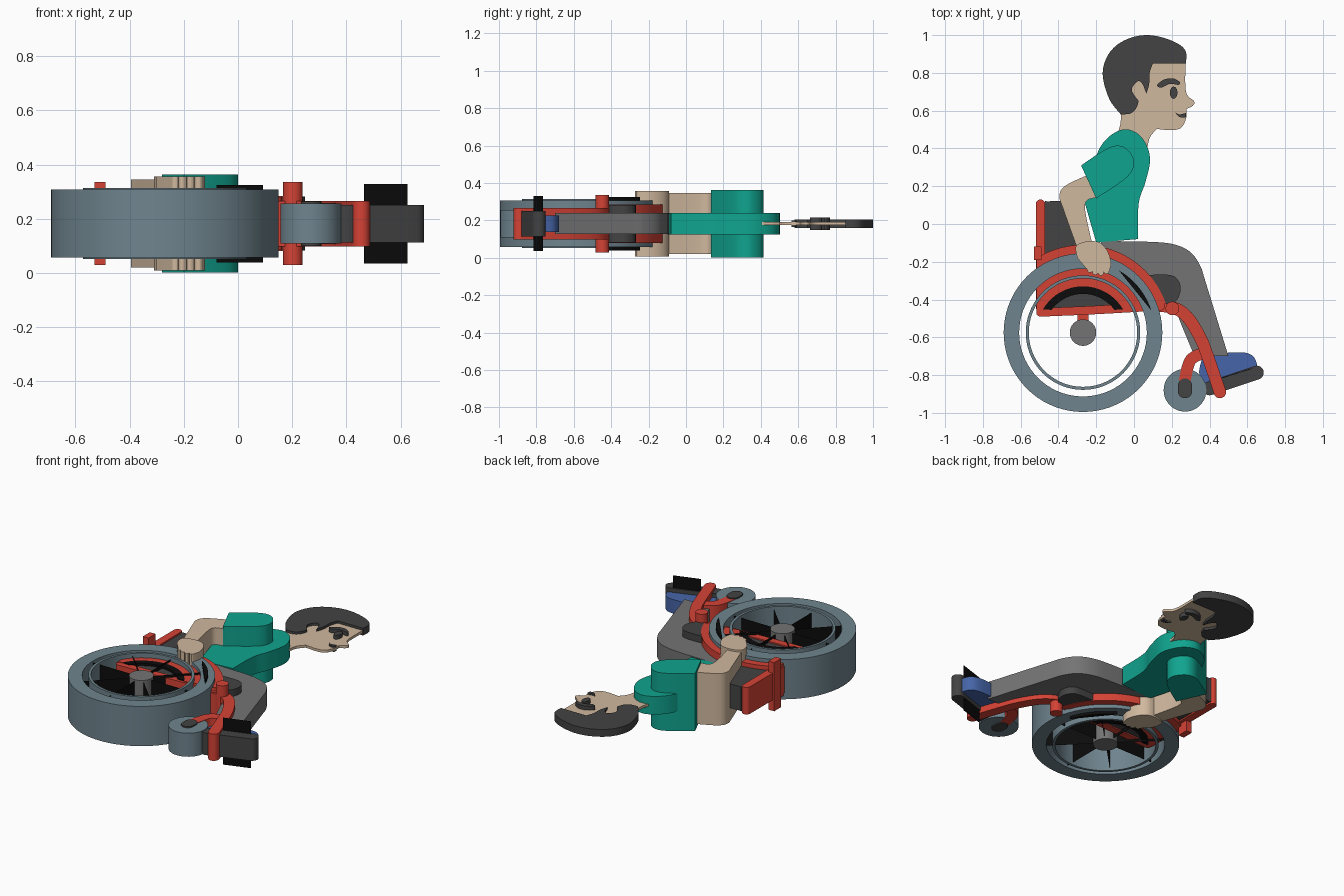
import bpy, bmesh, math
from mathutils import Vector

if "Cube" in bpy.data.objects:
    bpy.data.objects.remove(bpy.data.objects["Cube"])

MID = 0.182            # plane about which every layer is symmetric
WHEEL = (-0.27, -0.575)


def material(name, rgb):
    m = bpy.data.materials.new(name)
    m.use_nodes = True
    lin = [((c / 255 + 0.055) / 1.055) ** 2.4 for c in rgb] + [1]
    m.diffuse_color = lin
    m.node_tree.nodes["Principled BSDF"].inputs["Base Color"].default_value = lin
    return m


SKIN = material("skin", (208, 184, 158))
DARK = material("charcoal", (67, 67, 67))
TEAL = material("teal", (16, 164, 143))
GREY = material("trouser grey", (116, 116, 116))
STEEL = material("steel blue", (111, 132, 142))
RED = material("red", (213, 66, 53))
BLUE = material("shoe blue", (70, 101, 168))
BLACK = material("black", (12, 12, 12))


def finish(name, bm, mat):
    bmesh.ops.recalc_face_normals(bm, faces=bm.faces)
    me = bpy.data.meshes.new(name)
    bm.to_mesh(me)
    bm.free()
    me.materials.append(mat)
    ob = bpy.data.objects.new(name, me)
    bpy.context.collection.objects.link(ob)
    bpy.ops.object.select_all(action='DESELECT')
    ob.select_set(True)
    bpy.context.view_layer.objects.active = ob
    bpy.ops.object.shade_smooth_by_angle(angle=math.radians(30))
    return ob


def thicken(name, bm, mat, half):
    """Extrude a flat sheet symmetrically about the middle plane."""
    top = bmesh.ops.extrude_face_region(bm, geom=bm.faces[:])["geom"]
    verts = [g for g in top if isinstance(g, bmesh.types.BMVert)]
    bmesh.ops.translate(bm, verts=verts, vec=(0, 0, 2 * half))
    return finish(name, bm, mat)


def plate(name, pts, mat, half):
    bm = bmesh.new()
    bm.faces.new([bm.verts.new((p[0], p[1], MID - half)) for p in pts])
    return thicken(name, bm, mat, half)


def curve(pts, closed=True, steps=6):
    """Catmull-Rom through the points; a third value marks a sharp corner."""
    n, out = len(pts), []
    for i in range(n if closed else n - 1):
        a, b = pts[i], pts[(i + 1) % n]
        pa = a if len(a) > 2 or (i == 0 and not closed) else pts[i - 1]
        pb = b if len(b) > 2 or (i == n - 2 and not closed) else pts[(i + 2) % n]
        p0, p1, p2, p3 = (Vector(p[:2]) for p in (pa, a, b, pb))
        for k in range(steps):
            t = k / steps
            out.append(0.5 * (2 * p1 + (p2 - p0) * t + (2 * p0 - 5 * p1 + 4 * p2 - p3) * t ** 2
                              + (3 * p1 - p0 - 3 * p2 + p3) * t ** 3))
    return out if closed else out + [Vector(pts[-1][:2])]


def arc(c, r, a0, a1, n=24, ry=None):
    angles = [math.radians(a0 + (a1 - a0) * i / n) for i in range(n + 1)]
    return [(c[0] + r * math.cos(a), c[1] + (ry or r) * math.sin(a)) for a in angles]


def disc(name, c, r, mat, half, ry=None):
    return plate(name, arc(c, r, 0, 360, 48, ry)[:-1], mat, half)


def ring(name, c, r0, r1, mat, half, n=72):
    bm = bmesh.new()
    loops = [[bm.verts.new((*p, MID - half)) for p in arc(c, r, 0, 360, n)[:-1]] for r in (r0, r1)]
    for i in range(n):
        j = (i + 1) % n
        bm.faces.new((loops[0][i], loops[1][i], loops[1][j], loops[0][j]))
    return thicken(name, bm, mat, half)


def bar(name, path, width, mat, half):
    """Round-ended flat bar along a smooth path."""
    p = curve(path, closed=False)
    left, right = [], []
    for i, q in enumerate(p):
        d = (p[min(i + 1, len(p) - 1)] - p[max(i - 1, 0)]).normalized()
        side = Vector((-d.y, d.x)) * width / 2
        left.append(q + side)
        right.append(q - side)
    first = math.degrees(math.atan2(*reversed(left[0] - p[0])))
    last = math.degrees(math.atan2(*reversed(right[-1] - p[-1])))
    end = arc(p[-1], width / 2, last, last + 180, 10)
    start = arc(p[0], width / 2, first, first + 180, 10)
    return plate(name, right[1:-1] + end + left[-2:0:-1] + start, mat, half)


# Main wheel: tyre, hand rim, hub and thin spokes
ring("tyre", WHEEL, 0.338, 0.42, STEEL, 0.125)
ring("hand_rim", WHEEL, 0.287, 0.303, STEEL, 0.131)
disc("hub", WHEEL, 0.07, GREY, 0.125)
bm = bmesh.new()
for k in range(8):
    a = math.radians(45 * k)
    quad = [(0.06, -1), (0.338, -1), (0.338, 1), (0.06, 1)]
    bm.faces.new([bm.verts.new((WHEEL[0] + r * math.cos(a), WHEEL[1] + r * math.sin(a), MID + s * 0.115))
                  for r, s in quad])
finish("spokes", bm, BLACK)
plate("tyre_glint", arc(WHEEL, 0.38, 18, 60), BLACK, 0.143)

# Frame: arched side guard, back post, seat rail, leg rest
plate("side_guard", arc(WHEEL, 0.465, 19, 122) + [(-0.515, -0.46)] + arc(WHEEL, 0.245, 150, 28), RED, 0.102)
plate("guard_edge", arc(WHEEL, 0.245, 30, 150) + arc(WHEEL, 0.205, 144, 36), BLACK, 0.104)
plate("guard_panel", arc(WHEEL, 0.207, 37, 143), DARK, 0.09)
bar("back_post", [(-0.495, 0.105), (-0.495, -0.44)], 0.05, RED, 0.085)
bar("seat_rail", [(-0.495, -0.468), (-0.2, -0.455), (0.14, -0.435)], 0.045, RED, 0.098)
bar("axle_post", [(-0.27, -0.47), (-0.27, -0.53)], 0.06, RED, 0.06)
bar("leg_rest", [(0.1, -0.435), (0.2, -0.44), (0.28, -0.49), (0.35, -0.6), (0.39, -0.7), (0.455, -0.89)],
    0.065, RED, 0.084)
bar("caster_fork", [(0.375, -0.68), (0.3, -0.72), (0.27, -0.82)], 0.062, RED, 0.076)
disc("front_joint", (0.203, -0.447), 0.036, RED, 0.153)
plate("back_joint", [(-0.53, -0.19), (-0.49, -0.19), (-0.49, -0.12), (-0.53, -0.12)], RED, 0.153)

# Caster
disc("caster_wheel", (0.27, -0.88), 0.113, STEEL, 0.074)
bar("caster_axle_cover", [(0.27, -0.855), (0.27, -0.885)], 0.075, DARK, 0.082)

# Upholstery
plate("backrest", curve([(-0.475, -0.2, 1), (-0.475, 0.09), (-0.45, 0.12), (-0.33, 0.12, 1),
                         (-0.22, -0.12, 1), (-0.22, -0.2, 1)]), DARK, 0.076)
plate("seat_cushion", curve([(0.06, -0.27, 1), (0.19, -0.27), (0.235, -0.3), (0.247, -0.35),
                             (0.225, -0.405), (0.18, -0.425, 1), (0.06, -0.42, 1)]), DARK, 0.1)

# Legs and shoe
plate("legs", curve([(-0.18, -0.09, 1), (0.1, -0.095), (0.22, -0.11), (0.3, -0.15), (0.35, -0.22),
                     (0.38, -0.31), (0.5, -0.7, 1), (0.32, -0.7, 1), (0.21, -0.43), (0.17, -0.29, 1),
                     (-0.1, -0.24, 1)]), GREY, 0.056)
plate("shoe", curve([(0.365, -0.70, 1), (0.345, -0.78), (0.36, -0.85, 1), (0.655, -0.76, 1),
                     (0.635, -0.705), (0.58, -0.68), (0.46, -0.685)]), BLUE, 0.044)
bar("shoe_sole", [(0.4, -0.87), (0.65, -0.787)], 0.074, DARK, 0.069)
bar("sole_line", [(0.467, -0.815), (0.625, -0.765)], 0.003, BLACK, 0.147)

# Torso and arms
plate("torso", curve([(-0.27, 0.12), (-0.2, 0.36), (-0.14, 0.455), (-0.06, 0.5), (0.01, 0.485),
                      (0.06, 0.43), (0.085, 0.34), (0.06, 0.22), (0.025, 0.11), (0.02, -0.08, 1),
                      (-0.2, -0.098, 1), (-0.26, 0.11, 1)]), TEAL, 0.057)
plate("sleeves", curve([(-0.28, 0.31, 1), (-0.16, 0.39), (-0.09, 0.415), (-0.035, 0.395), (0.0, 0.33),
                        (-0.035, 0.25), (-0.2, 0.135, 1)]), TEAL, 0.181)
plate("forearms", curve([(-0.22, 0.27, 1), (-0.36, 0.205), (-0.395, 0.15), (-0.375, 0.08), (-0.3, -0.13, 1),
                         (-0.22, -0.11, 1), (-0.26, 0.1), (-0.2, 0.14, 1)]), SKIN, 0.163)
knuckles = [p for x, y in ((-0.146, -0.25), (-0.175, -0.258), (-0.205, -0.255), (-0.232, -0.243))
            for p in arc((x, y), 0.015, 0, -180, 6)]
plate("hands", curve([(-0.3, -0.18, 1), (-0.308, -0.12), (-0.26, -0.094), (-0.19, -0.095), (-0.145, -0.135),
                      (-0.122, -0.2), (-0.13, -0.25, 1)]) [:36] + knuckles, SKIN, 0.174)

# Head
plate("face_and_neck", curve([(-0.12, 0.44, 1), (-0.08, 0.5), (-0.07, 0.6), (-0.1, 0.8), (0.1, 0.93), (0.273, 0.86, 1),
                              (0.275, 0.7), (0.318, 0.65), (0.31, 0.625), (0.278, 0.61, 1), (0.276, 0.56),
                              (0.25, 0.51), (0.2, 0.497), (0.12, 0.503, 1), (0.085, 0.46),
                              (0.07, 0.4, 1)]), SKIN, 0.008)
plate("hair", curve([(-0.07, 0.58, 1), (-0.13, 0.66), (-0.165, 0.78), (-0.15, 0.87), (-0.1, 0.94),
                     (-0.02, 0.985), (0.07, 1.0), (0.16, 0.985), (0.24, 0.95), (0.275, 0.91), (0.275, 0.85, 1),
                     (0.1, 0.85, 1), (0.083, 0.8), (0.08, 0.74), (0.065, 0.69, 1), (0.045, 0.74), (0.02, 0.755),
                     (-0.012, 0.71), (0.025, 0.65, 1), (0.01, 0.61), (-0.02, 0.585)]), DARK, 0.023)
disc("eyes", (0.21, 0.695), 0.02, DARK, 0.033, 0.032)
plate("eyebrows", curve([(0.122, 0.735), (0.16, 0.765), (0.21, 0.77), (0.243, 0.75), (0.235, 0.737),
                         (0.19, 0.742), (0.145, 0.722)]), DARK, 0.033)
plate("mouth", curve([(0.22, 0.59), (0.24, 0.58), (0.275, 0.588, 1), (0.272, 0.565), (0.24, 0.567)]),
      DARK, 0.018)
